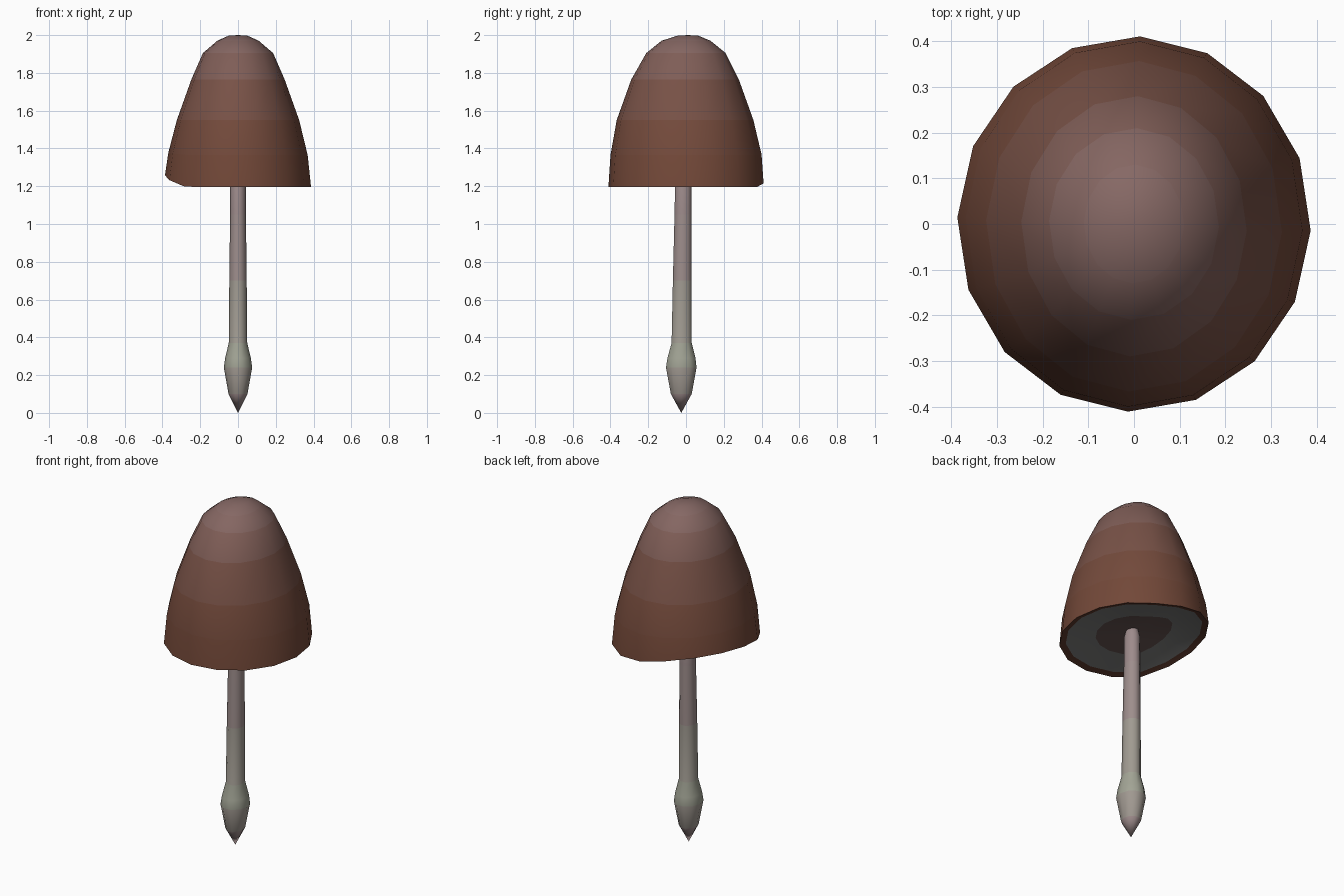
import bpy, bmesh
from math import cos, sin, radians, tau

if "Cube" in bpy.data.objects:
    bpy.data.objects.remove(bpy.data.objects["Cube"])


def material(name, rgb):
    m = bpy.data.materials.new(name)
    m.diffuse_color = (*rgb, 1)
    m.use_nodes = True
    m.node_tree.nodes["Principled BSDF"].inputs["Base Color"].default_value = m.diffuse_color
    return m


def mix(a, b, t):
    return tuple(p + (q - p) * t for p, q in zip(a, b))


def lathe(name, rings, sides, colours, turn=0, lift=None):
    """rings: (rx, ry, centre y, z); zero radius makes a point. One colour per band."""
    bm = bmesh.new()
    loops = []
    for i, (rx, ry, cy, z) in enumerate(rings):
        if rx == 0:
            loops.append([bm.verts.new((0, cy, z))] * sides)
            continue
        loop = []
        for k in range(sides):
            a = tau * k / sides + radians(turn)
            dz = lift(a, i) if lift else 0
            loop.append(bm.verts.new((rx * cos(a), cy + ry * sin(a), z + dz)))
        loops.append(loop)
    for i, (lo, hi) in enumerate(zip(loops, loops[1:])):
        for k in range(sides):
            n = (k + 1) % sides
            quad = list(dict.fromkeys((lo[k], lo[n], hi[n], hi[k])))
            bm.faces.new(quad).material_index = i
    bmesh.ops.recalc_face_normals(bm, faces=bm.faces)
    me = bpy.data.meshes.new(name)
    bm.to_mesh(me)
    bm.free()
    for i, c in enumerate(colours):
        me.materials.append(material(f"{name}_{i}", c))
    ob = bpy.data.objects.new(name, me)
    bpy.context.collection.objects.link(ob)
    bpy.ops.object.select_all(action='DESELECT')
    ob.select_set(True)
    bpy.context.view_layer.objects.active = ob
    bpy.ops.object.shade_smooth_by_angle(angle=radians(50))
    return ob


brown, dusty = (0.17, 0.065, 0.04), (0.24, 0.14, 0.13)
gill, gill_dark = (0.19, 0.19, 0.185), (0.12, 0.08, 0.075)
pink, green = (0.34, 0.26, 0.26), (0.36, 0.37, 0.3)


# Rim curls upward on the left/back side, fading out up the cap
def rim_lift(a, i):
    fade = (0.35, 0.8, 1, 1, 0.2)
    if i > 4:
        return 0
    d = (a - radians(150) + tau / 2) % tau - tau / 2
    return 0.075 * fade[i] * cos(1.2 * d) if abs(d) < radians(75) else 0


# Cap: gill underside, lip, outer bell
cap_rings = [
    (0, 0, -0.01, 1.26),
    (0.20, 0.21, 0, 1.225),
    (0.355, 0.375, 0, 1.205),
    (0.387, 0.411, 0, 1.195),
    (0.369, 0.40, 0, 1.365),
    (0.324, 0.362, -0.005, 1.55),
    (0.247, 0.285, -0.005, 1.765),
    (0.186, 0.21, 0, 1.905),
    (0.11, 0.13, 0, 1.97),
    (0.05, 0.055, 0.01, 1.997),
    (0, 0, 0.01, 2.0),
]
cap_colours = [gill_dark, gill, mix(brown, (0, 0, 0), 0.4)]
cap_colours += [mix(brown, dusty, t) for t in (0, 0.05, 0.25, 0.6, 0.9, 1, 1)]
lathe("cap", cap_rings, 16, cap_colours, -2, rim_lift)

# Stem with bulbous, pointed foot
stem_rings = [
    (0, 0, -0.025, 0.0),
    (0.05, 0.058, -0.025, 0.10),
    (0.075, 0.085, -0.025, 0.24),
    (0.068, 0.078, -0.024, 0.29),
    (0.049, 0.056, -0.023, 0.37),
    (0.046, 0.052, -0.02, 0.70),
    (0.042, 0.047, -0.016, 1.05),
    (0.041, 0.045, -0.015, 1.22),
    (0.03, 0.034, -0.015, 1.27),
    (0, 0, -0.015, 1.28),
]
stem_colours = [mix(pink, green, t) for t in (0, 0.5, 1, 1, 0.6, 0.1, 0, 0, 0)]
lathe("stem", stem_rings, 10, stem_colours)
